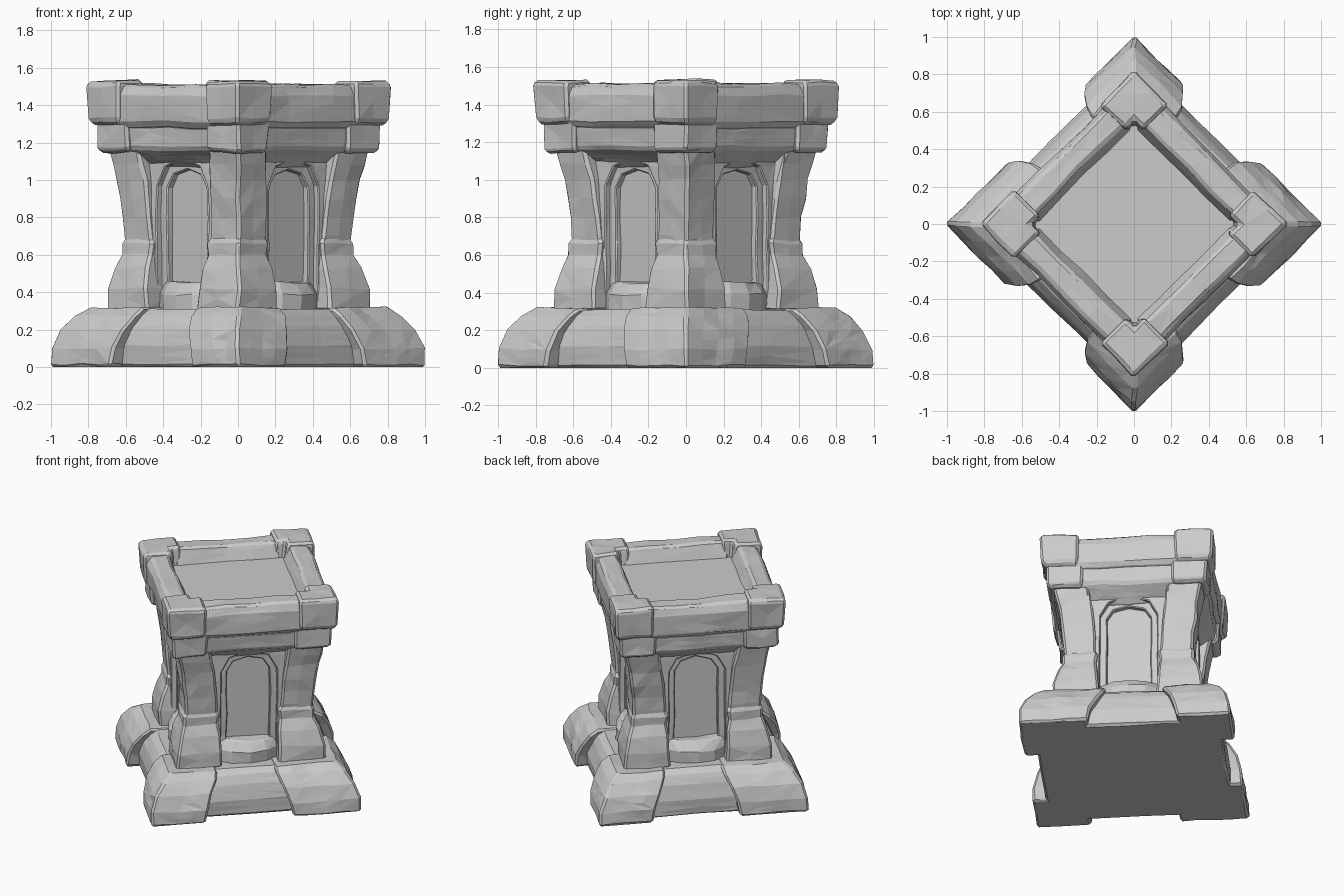
import bpy, bmesh, math
from mathutils import Matrix, Vector, noise

if "Cube" in bpy.data.objects:
    bpy.data.objects.remove(bpy.data.objects["Cube"])


def finish(name, bm, k=0, bevel=0.015, rough=0.013):
    """Chip the edges, break up the faces and turn the part to side k."""
    bmesh.ops.recalc_face_normals(bm, faces=bm.faces)
    if bevel:
        sharp = [e for e in bm.edges if len(e.link_faces) == 2
                 and e.calc_face_angle(0) > math.radians(40)]
        bmesh.ops.bevel(bm, geom=sharp, offset=bevel, segments=1,
                        affect='EDGES', clamp_overlap=True)
    if rough:
        for limit in (0.3, 0.17):
            bmesh.ops.triangulate(bm, faces=bm.faces)
            long = [e for e in bm.edges if e.calc_length() > limit]
            bmesh.ops.subdivide_edges(bm, edges=long, cuts=1)
        bmesh.ops.triangulate(bm, faces=bm.faces)
    bm.transform(Matrix.Rotation(math.radians(45 + 90 * k), 4, 'Z'))
    for v in bm.verts:
        if rough:
            grounded = v.co.z < 0.001
            v.co += noise.noise_vector(v.co * 7 + Vector((3, 5, 8))) * rough
            if grounded or v.co.z < 0:
                v.co.z = 0
    bmesh.ops.recalc_face_normals(bm, faces=bm.faces)
    mesh = bpy.data.meshes.new(name)
    bm.to_mesh(mesh)
    bm.free()
    bpy.context.collection.objects.link(bpy.data.objects.new(name, mesh))


def loft(name, rings, k=0, **kw):
    """Skin a list of matching point rings and close both ends."""
    bm = bmesh.new()
    vs = [[bm.verts.new(p) for p in r] for r in rings]
    n = len(vs[0])
    for a, b in zip(vs, vs[1:]):
        for i in range(n):
            j = (i + 1) % n
            bm.faces.new((a[i], a[j], b[j], b[i]))
    bm.faces.new(vs[0])
    bm.faces.new(vs[-1])
    finish(name, bm, k, **kw)


def corner(i, o, z):
    """Square section of a corner stone, from i out to o on both axes."""
    return [(i, i, z), (o, i, z), (o, o, z), (i, o, z)]


def ell(i, o, n, z):
    """L-shaped section that leaves the recess corner n free."""
    return [(i, n, z), (n, n, z), (n, i, z), (o, i, z), (o, o, z), (i, o, z)]


def beam(name, profile, half, k, **kw):
    """Straight bar along one side from a (depth, height) profile."""
    loft(name, [[(u, d, z) for d, z in profile] for u in (-half, half)], k, **kw)


def arch_frame(name, w, spring, top, d0, d1, k):
    """Plate with an arched opening, between depths d0 and d1."""
    pts = [(-.29, .31), (-.29, 1.16), (.29, 1.16), (.29, .31), (w, .31), (w, spring)]
    for a in (45, 90, 135):
        t = math.radians(a)
        pts.append((w * math.cos(t), spring + (top - spring) * math.sin(t)))
    pts += [(-w, spring), (-w, .31)]
    loft(name, [[(x, d, z) for x, z in pts] for d in (d0, d1)], k,
         bevel=0.006, rough=0.01)


def square(h, z):
    return [(-h, -h, z), (h, -h, z), (h, h, z), (-h, h, z)]


# Base slab, flat niche core and sunken top panel
loft("base_slab", [square(h, z) for h, z in
                   ((.625, 0), (.63, .12), (.605, .22), (.57, .28), (.53, .31))])
loft("niche_core", [square(.35, .28), square(.35, 1.3)], bevel=0, rough=0)
loft("top_panel", [square(.42, 1.2), square(.42, 1.41)], bevel=0, rough=0)

for k in range(4):
    # Rounded foot stone, narrower at front and back
    s = .10 if k % 2 == 0 else 0
    loft("base_corner_stone",
         [corner(i + s, o, z) for i, o, z in
          ((.25, .711, 0), (.23, .709, .1), (.19, .677, .2),
           (.15, .625, .275), (.14, .57, .318))], k)

    # Bulging pier foot and its leaning shaft
    loft("pier_foot",
         [corner(i, o, z) for i, o, z in
          ((.19, .505, .30), (.195, .502, .42), (.20, .475, .53),
           (.21, .447, .60), (.20, .446, .66), (.22, .425, .70))], k)
    loft("pier_shaft",
         [corner(i, o, z) for i, o, z in
          ((.21, .43, .60), (.22, .442, .80), (.24, .465, 1.0), (.27, .50, 1.18))], k)

    # Two stacked cap stones
    loft("lower_cap_stone",
         [corner(i, o, z) for i, o, z in
          ((.305, .525, 1.145), (.30, .54, 1.17), (.295, .543, 1.31))], k)
    loft("upper_cap_stone",
         [ell(i, o, n, z) for i, o, n, z in
          ((.33, .558, .375, 1.295), (.325, .574, .375, 1.33),
           (.32, .581, .39, 1.50), (.325, .572, .40, 1.53))], k)

    # Lintel with a sloping soffit, and the rim beam above it
    beam("lintel", [(.33, 1.05), (.39, 1.07), (.46, 1.125), (.515, 1.165),
                    (.525, 1.29), (.33, 1.29)], .34, k)
    beam("rim_beam", [(.37, 1.27), (.525, 1.27), (.555, 1.31), (.56, 1.45),
                      (.535, 1.51), (.415, 1.512), (.37, 1.40)], .36, k)

    # Stepped arched niche surround
    arch_frame("inner_arch", .145, .96, 1.055, .33, .385, k)
    arch_frame("outer_arch", .19, .97, 1.11, .33, .42, k)

    # Rounded sill at the foot of the niche
    sill = []
    for rx, ry, z in ((.23, .145, .29), (.23, .145, .39), (.20, .10, .455)):
        sill.append([(rx * math.cos(math.radians(a)),
                      .33 + ry * math.sin(math.radians(a)), z)
                     for a in range(0, 181, 30)])
    loft("niche_sill", sill, k, bevel=0.01)
